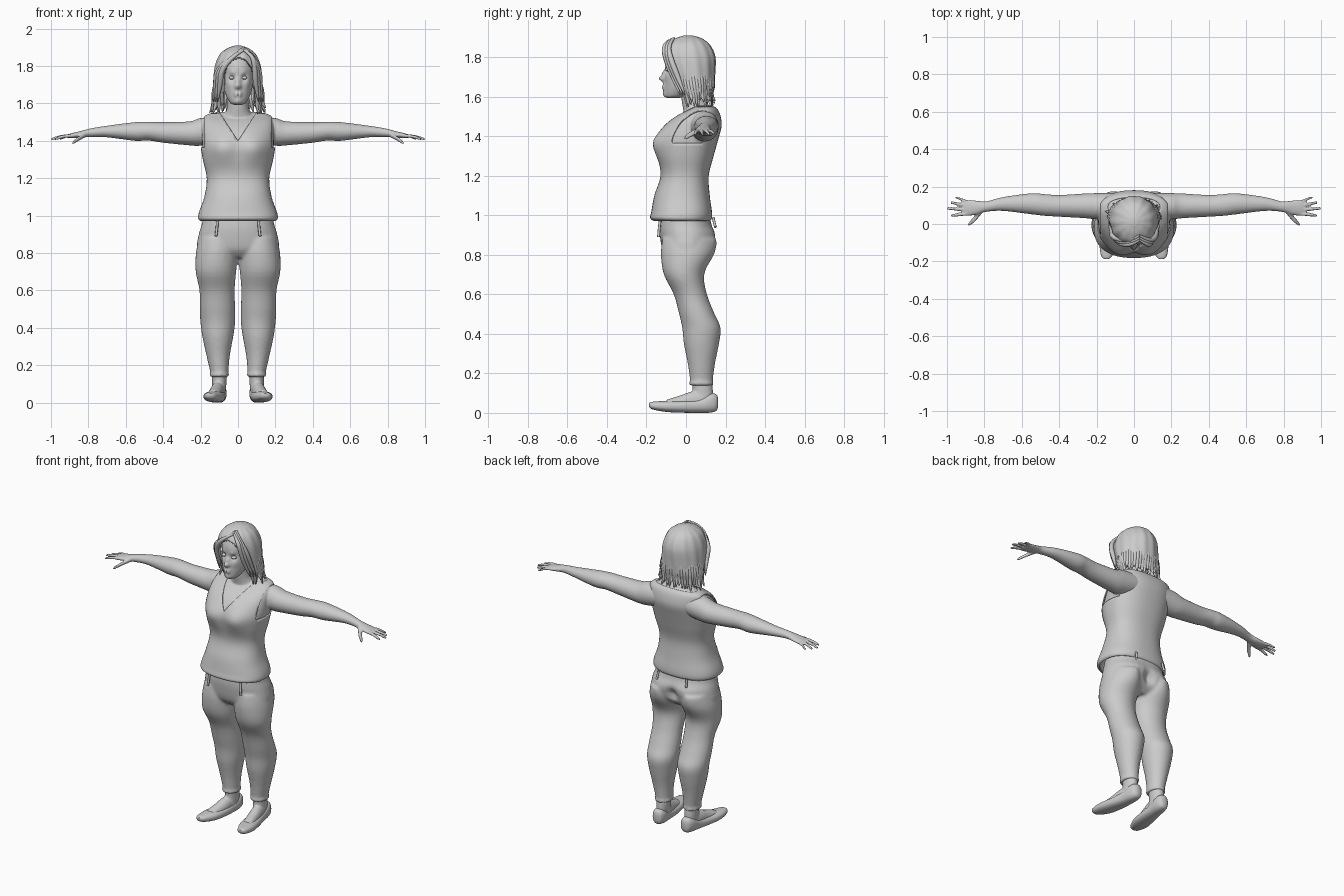
import bpy, bmesh, math, random
from mathutils import Vector

random.seed(4)
if "Cube" in bpy.data.objects:
    bpy.data.objects.remove(bpy.data.objects["Cube"])

grey = bpy.data.materials.new("plain grey")
grey.use_nodes = True
tone = (0.6, 0.6, 0.6, 1)
grey.diffuse_color = tone
grey.node_tree.nodes["Principled BSDF"].inputs["Base Color"].default_value = tone


def spline(rows, steps):
    """Resample section rows with a Catmull-Rom curve."""
    out = []
    for i in range(len(rows) - 1):
        p = [rows[max(0, min(len(rows) - 1, i + k))] for k in (-1, 0, 1, 2)]
        for s in range(steps):
            t = s / steps
            out.append([b + t * ((c - a) / 2 + t * (a - 2.5 * b + 2 * c - d / 2
                        + t * (1.5 * (b - c) + (d - a) / 2))) for a, b, c, d in zip(*p)])
    return out + [list(rows[-1])]


def loft(bm, rows, axis="z", side=1, sides=32, steps=4, power=1, grow=0, ripple=0):
    """Skin rows of (position, centre u, centre v, radius u, radius v)."""
    rings = []
    for t, cu, cv, ru, rv in spline(rows, steps):
        ring = []
        for k in range(sides):
            a = math.tau * k / sides
            f = 1 + ripple * math.sin(13 * a + 6 * t)
            u, v = (math.copysign(abs(w) ** power, w) for w in (math.cos(a), math.sin(a)))
            u, v = cu + (ru + grow) * f * u, cv + (rv + grow) * f * v
            x, y, z = {"z": (u, v, t), "x": (t, u, v), "y": (u, t, v)}[axis]
            ring.append(bm.verts.new((x * side, y, z)))
        rings.append(ring)
    for lo, hi in zip(rings, rings[1:]):
        for k in range(sides):
            n = (k + 1) % sides
            bm.faces.new((lo[k], lo[n], hi[n], hi[k]))
    bm.faces.new(rings[0])
    bm.faces.new(rings[-1])


def bump(bm, centre, radius, push):
    """Push the surface along y around a point, both sides alike."""
    for v in bm.verts:
        p = Vector((abs(v.co.x), v.co.y, v.co.z))
        v.co.y += push * math.exp(-((p - Vector(centre)).length / radius) ** 2)


def add(obj):
    bpy.context.collection.objects.link(obj)
    obj.data.materials.append(grey)
    return obj


def finish(bm, name, voxel=0, thick=0):
    bmesh.ops.recalc_face_normals(bm, faces=bm.faces)
    mesh = bpy.data.meshes.new(name)
    bm.to_mesh(mesh)
    bm.free()
    obj = add(bpy.data.objects.new(name, mesh))
    if voxel:
        mod = obj.modifiers.new("blend", "REMESH")
        mod.mode, mod.voxel_size, mod.use_smooth_shade = "VOXEL", voxel, True
        mod = obj.modifiers.new("soften", "SMOOTH")
        mod.factor, mod.iterations = 0.5, 3
    if thick:
        mod = obj.modifiers.new("cloth", "SOLIDIFY")
        mod.thickness, mod.offset = thick, -1
    bpy.ops.object.select_all(action="DESELECT")
    obj.select_set(True)
    bpy.context.view_layer.objects.active = obj
    bpy.ops.object.shade_smooth_by_angle(angle=math.radians(50))
    return obj


def strands(name, paths, depth):
    """Tapered round strands through lists of points."""
    cu = bpy.data.curves.new(name, "CURVE")
    cu.dimensions, cu.bevel_depth, cu.bevel_resolution = "3D", depth, 2
    cu.use_fill_caps = True
    for pts, widths in paths:
        sp = cu.splines.new("NURBS")
        sp.points.add(len(pts) - 1)
        for p, co, w in zip(sp.points, pts, widths):
            p.co, p.radius = (*co, 1), w
        sp.use_endpoint_u, sp.order_u, sp.resolution_u = True, 3, 6
    return add(bpy.data.objects.new(name, cu))


# Torso sections shared by the skin and the sleeveless top
torso = [(.97, 0, -.02, .2, .14), (.985, 0, -.025, .213, .156), (1.02, 0, -.022, .208, .153),
         (1.1, 0, -.02, .18, .14), (1.2, 0, -.007, .167, .122), (1.3, 0, 0, .188, .14),
         (1.38, 0, .01, .2, .152), (1.45, 0, .035, .2, .145), (1.5, 0, .06, .195, .115),
         (1.535, 0, .085, .175, .075), (1.555, 0, .09, .12, .045)]
bust = ((.085, -.14, 1.36), .075, -.03)

# Skin: chest, neck, arms, hands and feet
bm = bmesh.new()
loft(bm, torso[4:], power=.85, grow=-.008)
bump(bm, *bust)
loft(bm, [(1.5, 0, .07, .11, .08), (1.54, 0, .055, .075, .07), (1.58, 0, .04, .058, .062),
          (1.66, 0, .03, .055, .06)])
fingers = [(.116, .955, .142, .0085), (.097, .982, .114, .0095),
           (.075, .998, .083, .0095), (.055, .98, .046, .0095)]
for s in (1, -1):
    loft(bm, [(.1, .095, 1.46, .07, .07), (.2, .095, 1.448, .07, .074), (.26, .097, 1.44, .066, .064),
              (.4, .097, 1.445, .058, .055), (.48, .102, 1.452, .058, .05), (.55, .108, 1.45, .056, .05),
              (.7, .107, 1.45, .037, .031), (.79, .093, 1.443, .028, .023), (.84, .088, 1.435, .037, .018),
              (.885, .086, 1.428, .043, .014), (.91, .085, 1.425, .036, .01)], "x", s)
    for root, tip, y, r in fingers:
        loft(bm, [(.88, root, 1.428, r, r), ((.88 + tip) / 2, (root + y) / 2, 1.424, r, r),
                  (tip - .006, y, 1.411, r * .8, r * .8), (tip, y, 1.409, r * .4, r * .4)], "x", s, 12)
    loft(bm, [(.81, .075, 1.435, .015, .014), (.85, .03, 1.413, .018, .012),
              (.878, .003, 1.393, .012, .01), (.888, -.006, 1.386, .005, .005)], "x", s, 12)
    loft(bm, [(.18, .1, .078, .042, .05), (.1, .1, .085, .038, .052), (.04, .105, .07, .035, .06)], side=s)
    loft(bm, [(-.1, .133, .04, .034, .026), (-.03, .12, .048, .036, .04), (.04, .11, .06, .036, .05),
              (.12, .103, .06, .03, .045)], "y", s)
finish(bm, "skin_body", .006)

# Sleeveless top with V neck and arm openings
bm = bmesh.new()
loft(bm, torso, sides=64, steps=5, power=.85)
bump(bm, *bust)


def trim(point, normal, region):
    faces = [f for f in bm.faces if region(f.calc_center_median())]
    geom = set(faces) | {e for f in faces for e in f.edges} | {v for f in faces for v in f.verts}
    bmesh.ops.bisect_plane(bm, geom=list(geom), plane_co=point, plane_no=normal)


for s in (1, -1):
    trim((0, 0, 1.4), (s, 0, -.65), lambda c: c.y < .08 and c.z > 1.37)
    trim((s * .18, 0, 0), (1, 0, 0), lambda c: c.z > 1.36)


def opening(c):
    vee = c.y < .08 and abs(c.x) < .65 * (c.z - 1.4)
    return vee or (abs(c.x) > .18 and c.z > 1.36) or c.z > 1.55 or c.z < .971


bmesh.ops.delete(bm, geom=[f for f in bm.faces if opening(f.calc_center_median())], context="FACES")
finish(bm, "sleeveless_top", thick=.007)

# Trousers
bm = bmesh.new()
loft(bm, [(1.0, 0, -.005, .185, .125), (.95, 0, -.003, .195, .132), (.9, 0, .005, .21, .138),
          (.82, 0, .003, .215, .12), (.775, 0, 0, .13, .08)], power=.9)
for s in (1, -1):
    loft(bm, [(.88, .108, .008, .1, .128), (.8, .113, .003, .112, .13), (.7, .118, -.01, .108, .102),
              (.6, .112, .022, .094, .084), (.5, .11, .055, .095, .09), (.43, .108, .078, .093, .097),
              (.35, .108, .078, .082, .089), (.25, .106, .078, .062, .069), (.165, .1, .078, .049, .058),
              (.155, .1, .078, .053, .062), (.138, .1, .078, .051, .06)], side=s)
bump(bm, (.1, .14, .86), .07, .018)
bump(bm, (0, .14, .86), .035, -.03)
finish(bm, "trousers", .009)

# Waist cords
cords = []
for x, y, end in ((.11, -.135, .89), (.1, .145, .94)):
    for s in (1, -1):
        cords.append(([(s * x, y * .95, .99), (s * x, y, .95), (s * (x + .008), y * 1.03, end)], (1, 1, 1)))
strands("waist_cords", cords, .007)

# Flat shoes
bm = bmesh.new()
for s in (1, -1):
    loft(bm, [(-.188, .146, .042, .01, .008), (-.17, .146, .037, .03, .019), (-.1, .134, .033, .05, .028),
              (-.02, .12, .032, .05, .031), (.06, .108, .036, .043, .036), (.12, .102, .05, .041, .049),
              (.153, .1, .052, .03, .042), (.163, .1, .052, .01, .02)], "y", s, power=.85)
for v in bm.verts:
    v.co.z = max(v.co.z, 0)
finish(bm, "flat_shoes")

# Head with sculpted features
bm = bmesh.new()
loft(bm, [(1.592, 0, -.065, .02, .025), (1.605, 0, -.055, .043, .052), (1.65, 0, -.03, .067, .08),
          (1.7, 0, -.01, .08, .098), (1.75, 0, 0, .086, .105), (1.8, 0, .005, .088, .108),
          (1.86, 0, .01, .07, .085), (1.885, 0, .01, .03, .04)], sides=96, steps=8)
for centre, radius, push in [((0, -.11, 1.692), .016, -.03), ((0, -.11, 1.72), .014, -.013),
                             ((.034, -.1, 1.737), .018, .013), ((.03, -.1, 1.762), .016, -.005),
                             ((.01, -.113, 1.655), .013, -.009), ((.01, -.113, 1.642), .011, -.008),
                             ((0, -.11, 1.612), .02, -.008), ((.05, -.09, 1.7), .025, -.006)]:
    bump(bm, centre, radius, push)
finish(bm, "head")
bm = bmesh.new()
for s in (1, -1):
    loft(bm, [(-.105, .034, 1.737, .003, .002), (-.1, .034, 1.737, .012, .007),
              (-.085, .034, 1.737, .014, .011)], "y", s, 16)
finish(bm, "eyes")

# Hair shell with an arched opening for the face
bm = bmesh.new()
loft(bm, [(1.59, 0, .055, .122, .078), (1.65, 0, .038, .13, .105), (1.72, 0, .022, .131, .126),
          (1.8, 0, .013, .122, .135), (1.86, 0, .01, .098, .112), (1.893, 0, .012, .06, .07),
          (1.909, 0, .012, .018, .022)], sides=128, steps=8, ripple=.014)


def face_gap(c):
    arch = math.sqrt(max(0, 1 - (max(0, c.z - 1.72) / .125) ** 2))
    return c.z < 1.591 or (c.y < 0 and abs(c.x - .005) < .085 * arch)


bmesh.ops.delete(bm, geom=[f for f in bm.faces if face_gap(f.calc_center_median())], context="FACES")
finish(bm, "hair_shell", thick=.012)

# Loose locks around the neck and framing the face
locks = []
for k in range(34):
    a = math.radians(-35 + 250 * k / 33)
    c, s, j = math.cos(a), math.sin(a), random.uniform(0, 1)
    locks.append(([(.115 * c, .025 + .11 * s, 1.73), (.128 * c, .035 + .1 * s, 1.66),
                   (.125 * c, .045 + .075 * s, 1.61), ((.12 + .035 * j) * c, .05 + (.07 + .03 * j) * s,
                   1.54 + .045 * random.random())], (.6, 1.1, 1, .15)))
for s in (1, -1):
    for d in (0, .012, .024):
        locks.append(([(.03, -.085 + d, 1.885 + d / 2), (.03 + s * .05, -.118 + d, 1.86),
                       (s * (.09 + d), -.098 + d, 1.78), (s * (.094 + d), -.066 + d, 1.7),
                       (s * (.11 + d), -.03 + d, 1.61)], (.4, .8, 1, 1, .2)))
strands("hair_locks", locks, .015)
